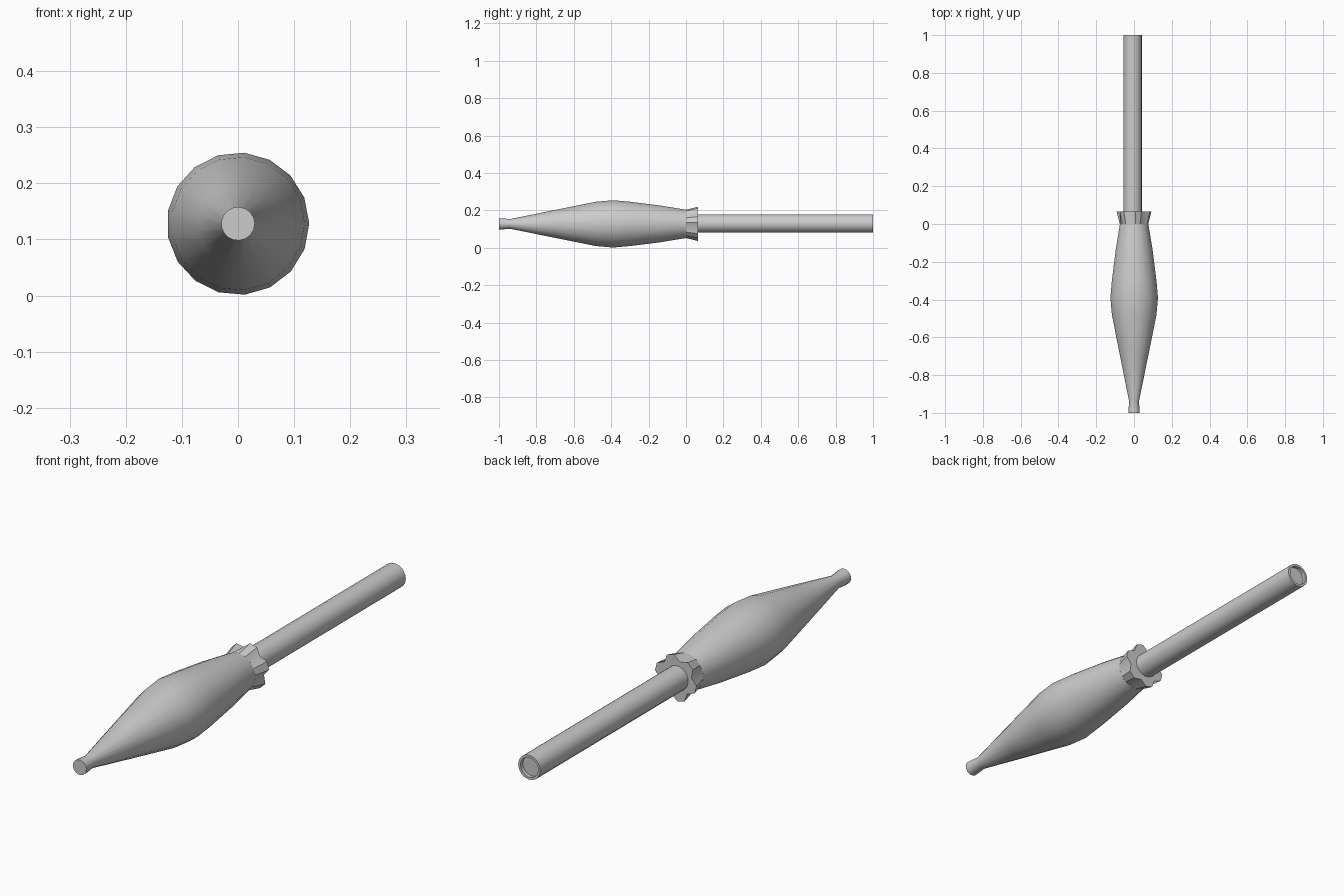
import bpy, bmesh, math

if "Cube" in bpy.data.objects:
    bpy.data.objects.remove(bpy.data.objects["Cube"])

CZ = 0.128
SIDES = 17
START = math.radians(5)


def lathe(name, profile, sides, cx=0.0, cz=CZ, lobes=None):
    """Spin (y, radius) points round the long axis; lobes shapes the ring radius."""
    bm = bmesh.new()
    rings = []
    for i, (y, r) in enumerate(profile):
        ring = []
        for k in range(sides):
            a = START + 2 * math.pi * k / sides
            rr = lobes(i, k, r) if lobes else r
            ring.append(bm.verts.new((cx + rr * math.sin(a), y, cz + rr * math.cos(a))))
        rings.append(ring)
    for a, b in zip(rings, rings[1:]):
        for k in range(sides):
            j = (k + 1) % sides
            bm.faces.new((a[k], a[j], b[j], b[k]))
    bm.faces.new(rings[0])
    bm.faces.new(rings[-1])
    bmesh.ops.recalc_face_normals(bm, faces=bm.faces)
    mesh = bpy.data.meshes.new(name)
    bm.to_mesh(mesh)
    bm.free()
    ob = bpy.data.objects.new(name, mesh)
    bpy.context.collection.objects.link(ob)
    bpy.ops.object.select_all(action='DESELECT')
    bpy.context.view_layer.objects.active = ob
    ob.select_set(True)
    bpy.ops.object.shade_smooth_by_angle(angle=math.radians(40))
    return ob


# Swollen body with a blunt nose
lathe("body", [(-1.0, 0.030), (-0.985, 0.030), (-0.94, 0.026), (-0.71, 0.073),
               (-0.48, 0.119), (-0.39, 0.127), (-0.30, 0.119), (-0.14, 0.099),
               (0.0, 0.076)], SIDES)


# Flared collar with a notched rim
def notch(i, k, r):
    return 0.072 if i == 1 and k % 3 == 2 else r


lathe("collar", [(0.0, 0.076), (0.065, 0.092)], 18, lobes=notch)

# Rear tube with a shallow recess in its end
lathe("tube", [(0.02, 0.049), (1.0, 0.049), (1.0, 0.039), (0.985, 0.039)],
      SIDES, cx=-0.007, cz=0.13)
